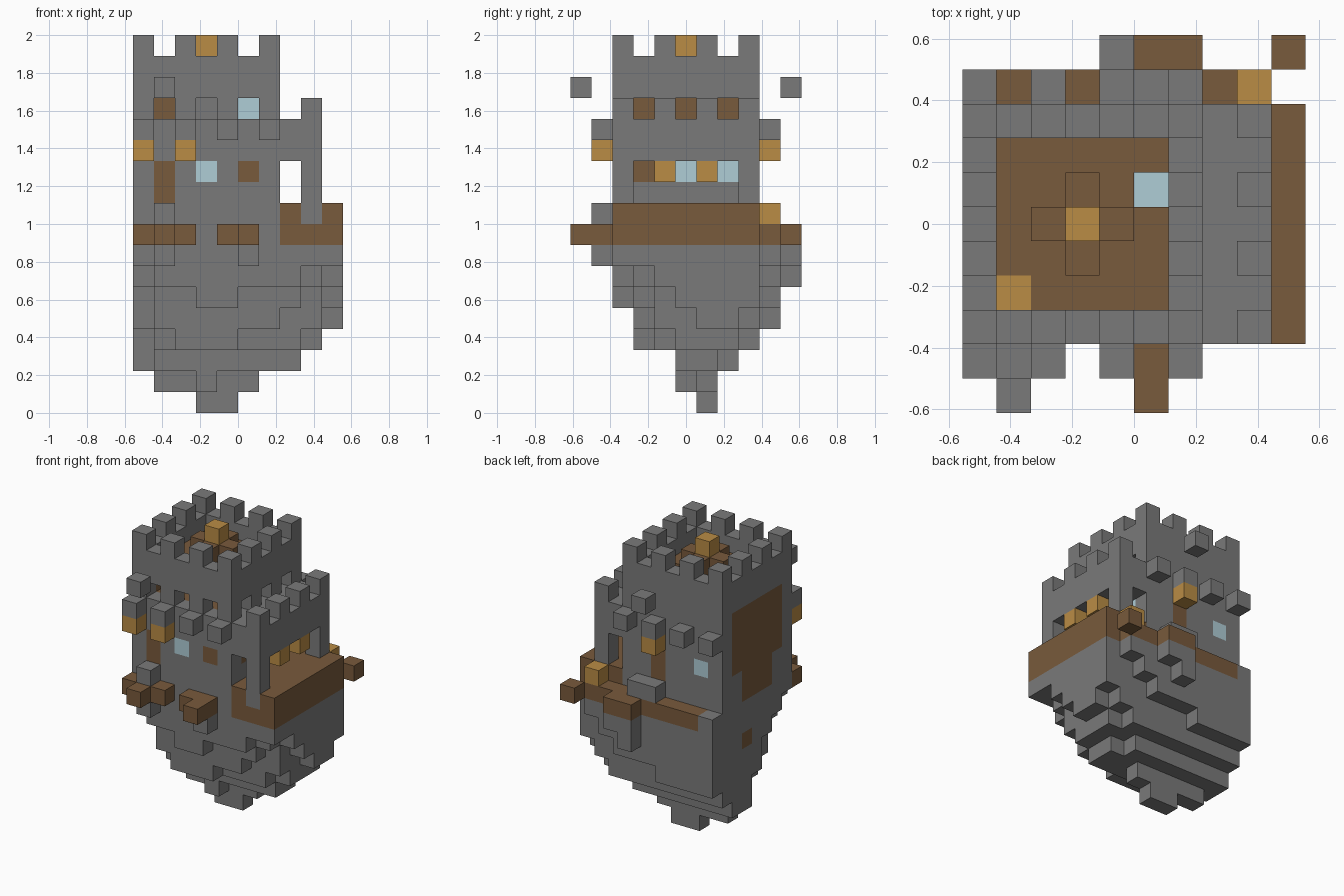
import bpy
import bmesh
from mathutils import Vector

cube = bpy.data.objects.get("Cube")
if cube:
    bpy.data.objects.remove(cube, do_unlink=True)

U = 1 / 9  # block size
COLOURS = {
    "stone": (0.195, 0.195, 0.195),
    "wood": (0.19, 0.103, 0.045),
    "lantern_gold": (0.49, 0.265, 0.06),
    "glass": (0.425, 0.61, 0.67),
}
STONE, WOOD, GOLD, GLASS = range(4)

materials = []
for name, rgb in COLOURS.items():
    m = bpy.data.materials.new(name)
    m.use_nodes = True
    m.diffuse_color = (*rgb, 1)
    bsdf = m.node_tree.nodes["Principled BSDF"]
    bsdf.inputs["Base Color"].default_value = (*rgb, 1)
    bsdf.inputs["Roughness"].default_value = 0.9
    materials.append(m)

blocks = {}  # (i, j, k) -> (part, colour)


def span(v):
    return range(v[0], v[1] + 1) if isinstance(v, tuple) else (v if isinstance(v, (list, range)) else [v])


def fill(part, i, j, k, colour=STONE):
    for a in span(i):
        for b in span(j):
            for c in span(k):
                blocks[a, b, c] = (part, colour)


def clear(i, j, k):
    for a in span(i):
        for b in span(j):
            for c in span(k):
                blocks.pop((a, b, c), None)


# Tapering rock base, bottom to top
for k, i, j in [(0, (3, 4), 6), (1, (1, 5), 6), (1, 3, 5),
                (2, (1, 6), (5, 7)), (2, 0, (6, 7)), (2, 7, (5, 6)),
                (3, (1, 7), (4, 8)), (3, (2, 4), 3), (3, 0, (6, 8)), (3, 8, (5, 7)),
                (4, (1, 8), (4, 8)), (4, (1, 6), 3), (4, 0, (5, 8)), (4, 9, (6, 7)),
                (4, (0, 3), 9),
                (5, (1, 8), (4, 8)), (5, (1, 7), 3), (5, (3, 4), 2), (5, 0, (5, 8)),
                (5, 9, (5, 8)), (5, (0, 6), 9),
                (6, (1, 8), (3, 8)), (6, (1, 7), 2), (6, 0, (4, 8)), (6, 9, (4, 8)),
                (6, (0, 7), 9),
                (7, (1, 9), (2, 8)), (7, 0, (3, 8)), (7, (0, 8), 9)]:
    fill("rock_base", i, j, k)
fill("rock_base", [1, 5], 1, 7)
fill("rock_base", (5, 6), 10, 7)
fill("rock_base", 5, 10, 6)
fill("rock_base", 0, 6, 6, WOOD)

# Tower with a low hollow room under the roof
fill("tower", (0, 6), (2, 8), (8, 16))
clear((1, 5), (3, 7), (14, 16))
fill("room_floor", (1, 5), (3, 7), 13, WOOD)
fill("roof_floor", (1, 5), (3, 7), 15, WOOD)
fill("roof_floor", 1, 3, 15, GOLD)
clear(5, 6, 15)

# Wooden panel on the side wall
fill("side_panel", 0, (3, 7), (11, 14), WOOD)
fill("side_panel", 0, (4, 6), (9, 10), WOOD)

# Battlements
even_i, even_j = range(0, 7, 2), range(2, 9, 2)
fill("tower_battlements", even_i, [2, 8], 17)
fill("tower_battlements", [0, 6], even_j, 17)

# Roof cross with a golden finial
fill("roof_cross", (2, 4), 5, 16, WOOD)
fill("roof_cross", 3, (4, 6), 16, WOOD)
fill("finial", 3, 5, 17, GOLD)

# Upper window openings and furniture seen through them
clear([1, 3, 5], 2, 14)
clear(6, [3, 5, 7], 14)
fill("room_shelf", 1, 7, 14, WOOD)
fill("room_mirror", 5, 6, 14, GLASS)

# Doors and flush lower windows
fill("front_door", 1, 2, (10, 11), WOOD)
fill("back_door", 4, 8, (10, 11), WOOD)
fill("front_window", 3, 2, 11, GLASS)
fill("front_shutter", 5, 2, 11, WOOD)
fill("back_window", 1, 8, 11, GLASS)
fill("gallery_window", 6, [5, 7], 11, GLASS)
fill("gallery_shutter", 6, 3, 11, WOOD)

# Projecting stone blocks and hanging lanterns
fill("wall_blocks", even_i, [1, 9], 13)
fill("front_lanterns", [0, 2], 1, 12, GOLD)
fill("back_lantern", 4, 9, 12, GOLD)
fill("floating_blocks", 1, 0, 15)
fill("floating_blocks", 4, 10, 15)

# Side gallery: deck, columns, beam, battlements and lanterns
fill("gallery_deck", (7, 9), (2, 8), (8, 9), WOOD)
fill("gallery_columns", 8, [2, 8], (9, 11))
fill("gallery_roof", (7, 8), (2, 8), (12, 13))
fill("gallery_battlements", 8, even_j, 14)
fill("gallery_lanterns", 8, [4, 6], 11, GOLD)

# Front and back walkways
fill("front_walkway", [0, 1, 2, 4, 5], 1, 8, WOOD)
fill("front_walkway", [1, 5], 0, 8, WOOD)
fill("front_step", 1, 1, 9)
fill("back_walkway", (1, 8), 9, 8, WOOD)
fill("back_walkway", (5, 6), 10, 8, WOOD)
fill("back_walkway", 9, 10, 8, WOOD)
fill("back_walkway", 0, 9, 8)
fill("back_step", (4, 5), 9, 9)
fill("back_lamp", 8, 9, 9, GOLD)


# Turn the blocks of each part into one clean mesh of exposed faces
def build(part):
    bm = bmesh.new()
    verts = {}

    def vert(p):
        key = tuple(round(c) for c in p)
        if key not in verts:
            verts[key] = bm.verts.new(((key[0] - 5) * U, (key[1] - 5.5) * U, key[2] * U))
        return verts[key]

    for pos, (owner, colour) in blocks.items():
        if owner != part:
            continue
        for axis in range(3):
            for sign in (-1, 1):
                n = Vector((0, 0, 0))
                n[axis] = sign
                if tuple(int(a + b) for a, b in zip(pos, n)) in blocks:
                    continue
                u = Vector((0, 0, 0))
                u[(axis + 1) % 3] = 0.5
                v = n.cross(u)
                mid = Vector(pos) + Vector((0.5, 0.5, 0.5)) + n * 0.5
                face = bm.faces.new([vert(mid + d) for d in (-u - v, u - v, u + v, v - u)])
                face.material_index = colour
    mesh = bpy.data.meshes.new(part)
    for m in materials:
        mesh.materials.append(m)
    bm.to_mesh(mesh)
    bm.free()
    bpy.context.collection.objects.link(bpy.data.objects.new(part, mesh))


for part in sorted({owner for owner, _ in blocks.values()}):
    build(part)
